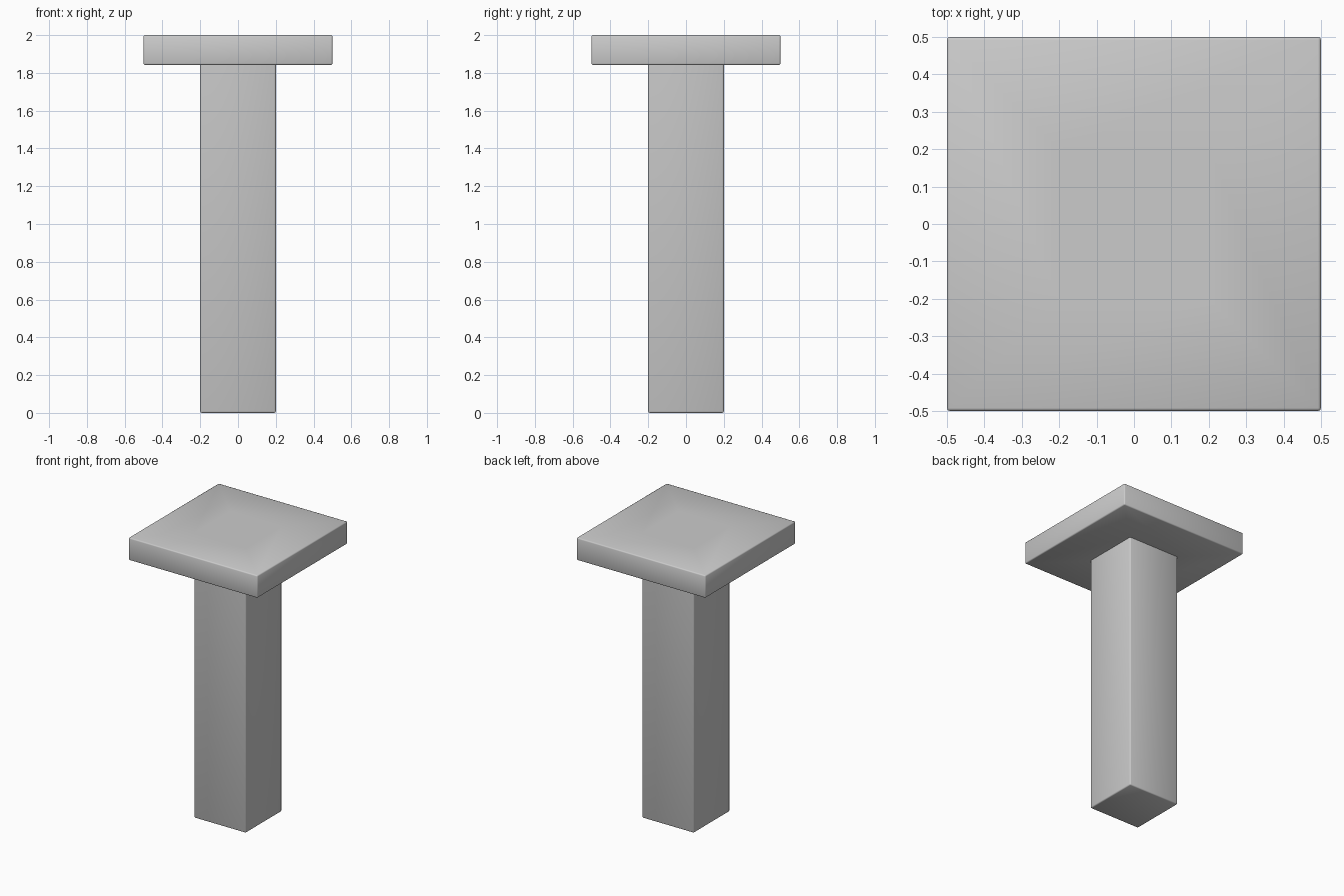
import bpy, bmesh
from mathutils import Vector

if "Cube" in bpy.data.objects:
    bpy.data.objects.remove(bpy.data.objects["Cube"])

HALF, POST, UNDER, TOP = 0.5, 0.2, 1.842, 2.0

bm = bmesh.new()

# Square cap slab
bmesh.ops.create_cube(bm, size=1.0)
for v in bm.verts:
    v.co.z = TOP if v.co.z > 0 else UNDER
bm.normal_update()

# Inset the top and underside to the outline of the post
caps = [f for f in bm.faces if abs(f.normal.z) > 0.9]
bmesh.ops.inset_individual(bm, faces=caps, thickness=HALF - POST, use_even_offset=True)
bm.normal_update()

# Post drawn down from the underside to the ground
under = next(f for f in caps if f.normal.z < 0)
ret = bmesh.ops.extrude_discrete_faces(bm, faces=[under])
bmesh.ops.translate(bm, verts=ret["faces"][0].verts[:], vec=Vector((0, 0, -UNDER)))
bmesh.ops.recalc_face_normals(bm, faces=bm.faces[:])

# Slightly softened outer edges
edges = [e for e in bm.edges if len(e.link_faces) == 2
         and e.is_convex and e.calc_face_angle() > 0.5]
bmesh.ops.bevel(bm, geom=edges, offset=0.008, segments=2, profile=0.5, affect='EDGES')
for f in bm.faces:
    f.smooth = True

mesh = bpy.data.meshes.new("capped_post")
bm.to_mesh(mesh)
bm.free()
post = bpy.data.objects.new("capped_post", mesh)
bpy.context.collection.objects.link(post)

# Soft shading that keeps the joint under the slab crisp
bpy.context.view_layer.objects.active = post
post.select_set(True)
bpy.ops.object.shade_smooth_by_angle(angle=0.87)
